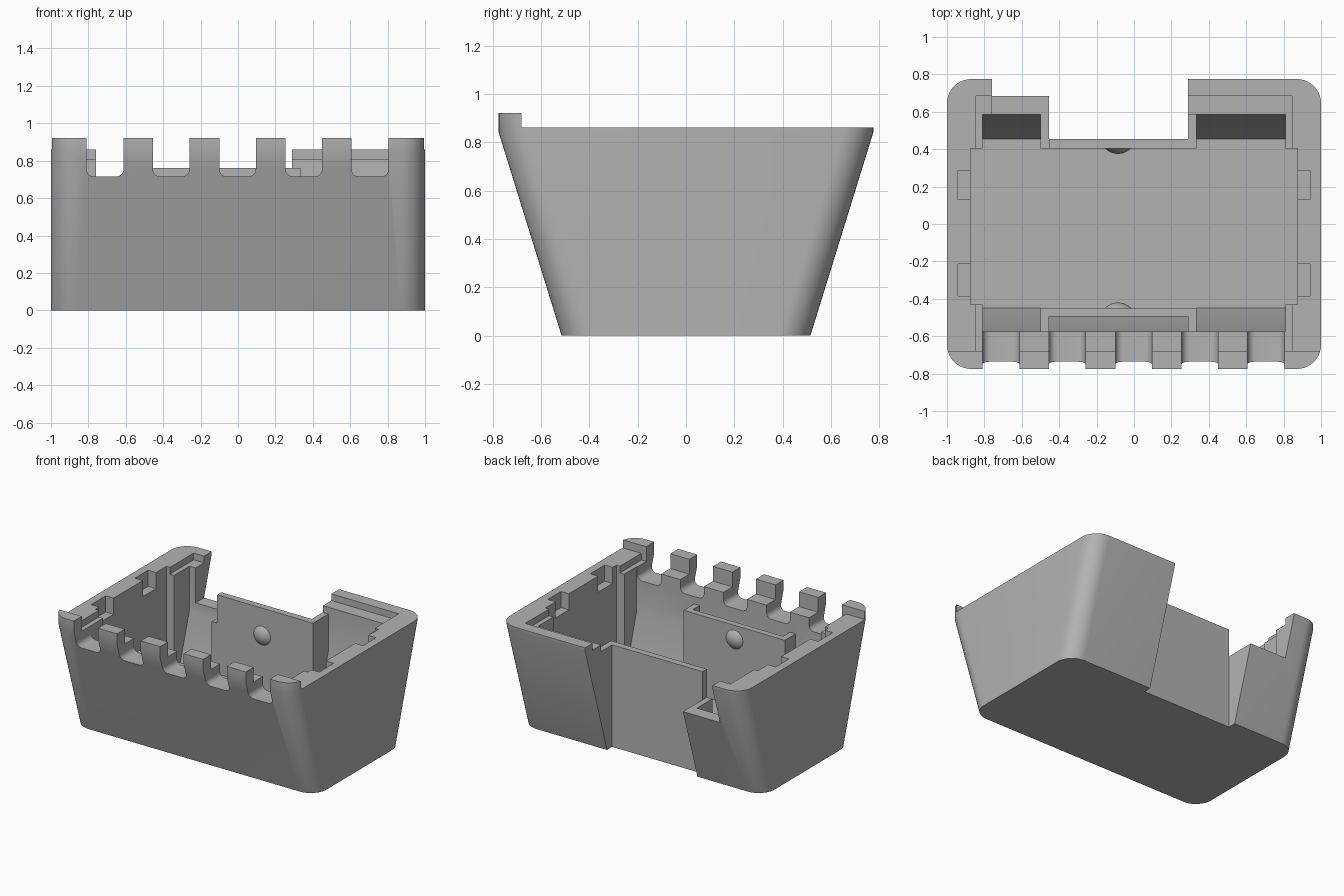
import bpy, bmesh, math

if "Cube" in bpy.data.objects:
    bpy.data.objects.remove(bpy.data.objects["Cube"])

grey = bpy.data.materials.new("plain_grey")
grey.diffuse_color = (0.45, 0.45, 0.45, 1)
grey.use_nodes = True
grey.node_tree.nodes["Principled BSDF"].inputs["Base Color"].default_value = grey.diffuse_color


def loft(name, loops):
    """Closed solid skinned between equal-length loops of 3D points."""
    bm = bmesh.new()
    rings = [[bm.verts.new(p) for p in lp] for lp in loops]
    n = len(rings[0])
    for a, b in zip(rings, rings[1:]):
        for i in range(n):
            j = (i + 1) % n
            bm.faces.new((a[i], a[j], b[j], b[i]))
    bm.faces.new(rings[0])
    bm.faces.new(rings[-1])
    bmesh.ops.recalc_face_normals(bm, faces=bm.faces)
    me = bpy.data.meshes.new(name)
    bm.to_mesh(me)
    bm.free()
    ob = bpy.data.objects.new(name, me)
    me.materials.append(grey)
    bpy.context.collection.objects.link(ob)
    return ob


def box(x0, x1, y0, y1, z0, z1=1.2):
    return loft("box", [[(x0, y0, z), (x1, y0, z), (x1, y1, z), (x0, y1, z)] for z in (z0, z1)])


def across(x0, x1, yz):
    """Side profile extruded along x."""
    return loft("profile", [[(x, y, z) for y, z in yz] for x in (x0, x1)])


def rounded(hx, hy, z, r=0.13, n=10):
    pts = []
    for q, (sx, sy) in enumerate([(1, 1), (-1, 1), (-1, -1), (1, -1)]):
        for i in range(n + 1):
            a = math.pi / 2 * (q + i / n)
            pts.append((sx * (hx - r) + r * math.cos(a), sy * (hy - r) + r * math.sin(a), z))
    return pts


# Flared outer body
body = loft("box_shell", [rounded(1, 0.515, 0), rounded(1, 0.775, 0.84), rounded(1, 0.775, 0.92)])


def combine(tool, op="DIFFERENCE"):
    m = body.modifiers.new("bool", "BOOLEAN")
    m.operation, m.object, m.solver = op, tool, "EXACT"
    bpy.context.view_layer.objects.active = body
    bpy.ops.object.modifier_apply(modifier=m.name)
    bpy.data.objects.remove(tool)


FLOOR, BEND = 0.06, 0.48

# Rim levels behind the tall front lip
combine(box(-1.2, 1.2, -0.68, 1.2, 0.86))
combine(box(-0.845, 0.845, -0.682, 0.685, 0.81))

# Main cavity with sloping front and back walls
combine(across(-0.81, 0.81, [(-0.45, FLOOR), (0.455, FLOOR), (0.585, BEND), (0.585, 1.2),
                             (-0.575, 1.2), (-0.575, BEND)]))

# Side recesses and clip slots
for s in (-1, 1):
    xa, xb = sorted((s * 0.7, s * 0.875))
    combine(box(xa, xb, -0.43, 0.405, FLOOR))
    xa, xb = sorted((s * 0.86, s * 0.94))
    for y0, y1 in ((0.13, 0.285), (-0.385, -0.215)):
        combine(box(xa, xb, y0, y1, 0.74))

# Inner partitions against the back and front walls
combine(across(-0.5, 0.335, [(0.405, 0.03), (0.47, 0.03), (0.60, 0.45), (0.60, 0.76), (0.405, 0.76)]), "UNION")
combine(across(-0.5, 0.335, [(-0.45, 0.03), (-0.47, 0.03), (-0.59, 0.45), (-0.59, 0.66), (-0.45, 0.66)]), "UNION")

# Pocket behind the front partition
combine(across(-0.455, 0.29, [(-0.495, 0.205), (-0.575, BEND), (-0.575, 1.2), (-0.495, 1.2)]))

# Open back bay and the lowered notch beside it
combine(box(-0.455, 0.29, 0.455, 1.2, -0.2))
combine(box(-0.76, -0.455, 0.40, 1.2, 0.55))

# Rounded-bottom gaps between the front teeth
R, BASE = 0.04, 0.715
for x0, x1 in ((-0.81, -0.612), (-0.455, -0.26), (-0.1, 0.095), (0.255, 0.45), (0.607, 0.805)):
    outline = [(x0, 1.2)]
    for cx, start in ((x0 + R, math.pi), (x1 - R, 1.5 * math.pi)):
        for i in range(7):
            a = start + math.pi / 2 * i / 6
            outline.append((cx + R * math.cos(a), BASE + R + R * math.sin(a)))
    outline.append((x1, 1.2))
    combine(loft("gap", [[(x, y, z) for x, z in outline] for y in (-0.9, -0.56)]))


def smooth(ob, angle):
    bpy.ops.object.select_all(action="DESELECT")
    ob.select_set(True)
    bpy.context.view_layer.objects.active = ob
    bpy.ops.object.shade_smooth_by_angle(angle=math.radians(angle))


smooth(body, 25)

# Shallow round bumps facing each other on the partitions
for name, y, s in (("back_bump", 0.405, -1), ("front_bump", -0.45, 1)):
    rings = []
    for k in range(7):
        t = math.radians(46) * (1 - k / 6.3)
        r, h = 0.097 * math.sin(t), 0.097 * math.cos(t) - 0.067
        rings.append([(-0.085 + r * math.cos(a), y + s * h, 0.555 + r * math.sin(a))
                      for a in (math.tau * i / 24 for i in range(24))])
    smooth(loft(name, rings), 30)
